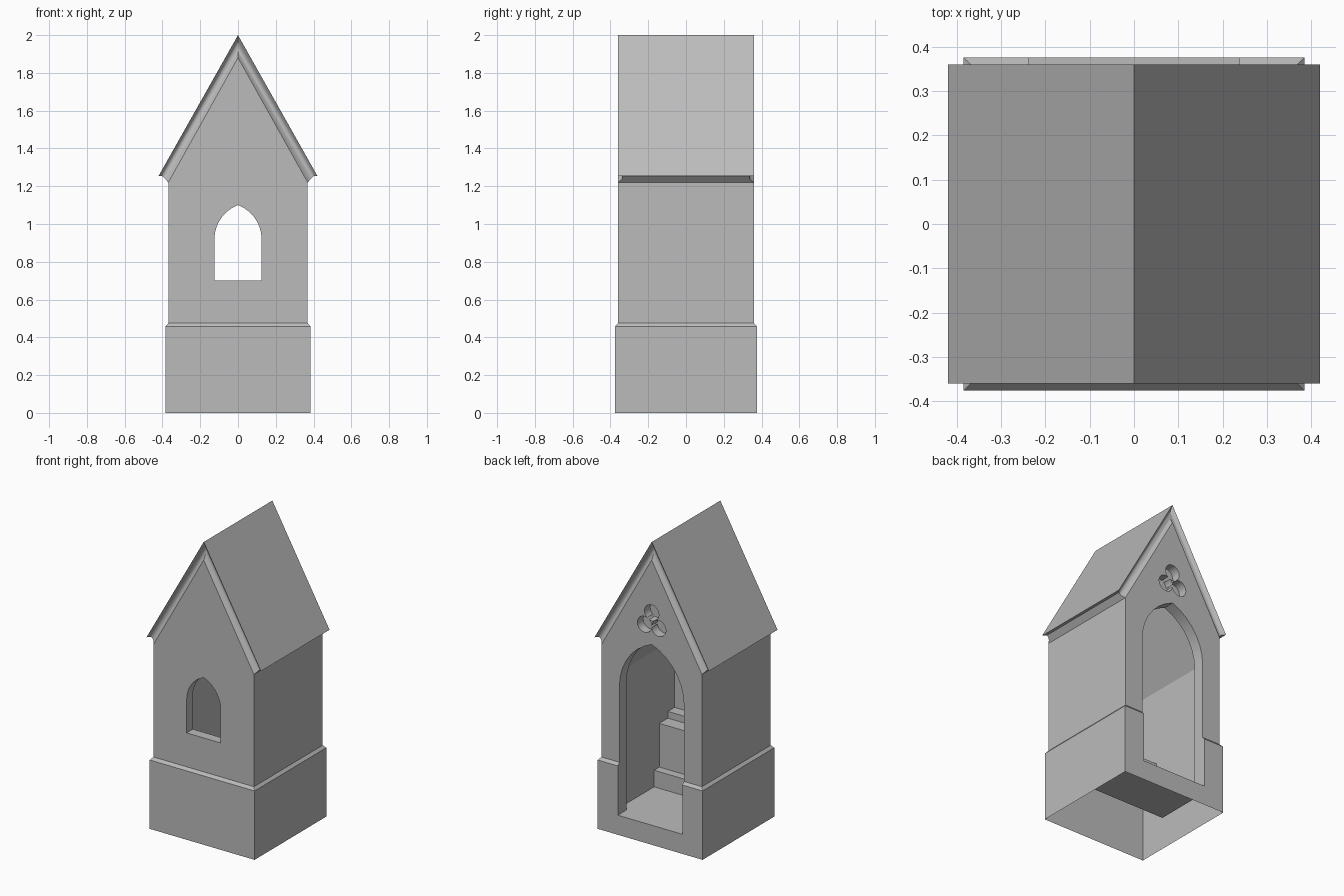
import bpy, bmesh, math
from mathutils import Vector

cube = bpy.data.objects.get("Cube")
if cube:
    bpy.data.objects.remove(cube, do_unlink=True)

stone = bpy.data.materials.new("grey_stone")
stone.use_nodes = True
GREY = (0.5, 0.5, 0.5, 1)
stone.diffuse_color = GREY
stone.node_tree.nodes["Principled BSDF"].inputs["Base Color"].default_value = GREY


def finish(bm, name):
    bmesh.ops.recalc_face_normals(bm, faces=bm.faces)
    mesh = bpy.data.meshes.new(name)
    bm.to_mesh(mesh)
    bm.free()
    mesh.materials.append(stone)
    ob = bpy.data.objects.new(name, mesh)
    bpy.context.collection.objects.link(ob)
    return ob


def prism(name, profile, start, end, axis="y"):
    """Extrude a closed profile along x or y."""
    bm = bmesh.new()
    place = (lambda p, t: (p[0], t, p[1])) if axis == "y" else (lambda p, t: (t, p[0], p[1]))
    a, b = [[bm.verts.new(place(p, t)) for p in profile] for t in (start, end)]
    bm.faces.new(a)
    bm.faces.new(b)
    n = len(a)
    for i in range(n):
        j = (i + 1) % n
        bm.faces.new((a[i], a[j], b[j], b[i]))
    return finish(bm, name)


def cut(target, cutter):
    """Subtract the cutter, then discard it."""
    bpy.context.view_layer.objects.active = target
    mod = target.modifiers.new("cut", "BOOLEAN")
    mod.operation = "DIFFERENCE"
    mod.solver = "EXACT"
    mod.object = cutter
    bpy.ops.object.modifier_apply(modifier=mod.name)
    bpy.data.objects.remove(cutter, do_unlink=True)


def pointed_arch(half, sill, spring, apex, steps=7):
    rise = apex - spring
    radius = (half * half + rise * rise) / (2 * half)
    sweep = math.asin(rise / radius)
    right = [(half - radius + radius * math.cos(sweep * i / steps),
              spring + radius * math.sin(sweep * i / steps)) for i in range(steps)]
    left = [(-x, z) for x, z in reversed(right)]
    return [(half, sill)] + right + [(0, apex)] + left + [(-half, sill)]


# Outer body: six-point rings lofted from plinth to gabled roof edge
def ring(x, y, z, ridge):
    return [(-x, -y, z), (0, -y, ridge), (x, -y, z),
            (x, y, z), (0, y, ridge), (-x, y, z)]


rings = [ring(0.385, 0.376, 0, 0),
         ring(0.385, 0.376, 0.457, 0.457),
         ring(0.369, 0.36, 0.475, 0.475)]
# Hollow moulding under the verges and eaves
SEG = 8
for i in range(SEG + 1):
    t = i / SEG
    rings.append(ring(0.369 + 0.051 * t,
                      0.36 - 0.025 * math.sin(math.pi * t),
                      1.22 + 0.035 * min(1, 1.6 * t),
                      1.88 + 0.12 * t))

bm = bmesh.new()
loops = [[bm.verts.new(p) for p in r] for r in rings]
for low, high in zip(loops, loops[1:]):
    for i in range(6):
        j = (i + 1) % 6
        bm.faces.new((low[i], low[j], high[j], high[i]))
bm.faces.new(loops[0])
top = loops[-1]
bm.faces.new((top[0], top[1], top[4], top[5]))
bm.faces.new((top[1], top[2], top[3], top[4]))
chapel = finish(bm, "chapel_shell")

# Room with pitched ceiling; altar steps remain against the front wall
FLOOR = 0.13
room = prism("room_cutter", [(-0.29, FLOOR), (0.29, FLOOR), (0.29, 1.03),
                             (0, 1.52), (-0.29, 1.03)], -0.295, 0.285)
altar = [(-0.08, 0), (-0.08, 0.24), (-0.135, 0.24), (-0.135, 0.53),
         (-0.225, 0.53), (-0.225, 0.575), (-0.5, 0.575), (-0.5, 0)]
cut(room, prism("altar_steps", altar, -0.5, 0.5, axis="x"))
cut(chapel, room)

# Rear doorway and front window
cut(chapel, prism("door_cutter", pointed_arch(0.237, FLOOR, 0.98, 1.32), 0.2, 0.5))
cut(chapel, prism("window_cutter", pointed_arch(0.125, 0.70, 0.92, 1.10), -0.5, -0.25))

# Blind trefoil above the doorway
for k in range(3):
    a = math.radians(90 + 120 * k)
    cx, cz = 0.06 * math.cos(a), 1.47 + 0.06 * math.sin(a)
    lobe = [(cx + 0.053 * math.cos(math.tau * i / 20),
             cz + 0.053 * math.sin(math.tau * i / 20)) for i in range(20)]
    cut(chapel, prism("trefoil_cutter", lobe, 0.3, 0.5))

# Open the underside and merge coplanar faces
bm = bmesh.new()
bm.from_mesh(chapel.data)
under = [f for f in bm.faces if all(v.co.z < 0.001 for v in f.verts)]
bmesh.ops.delete(bm, geom=under, context="FACES")
bmesh.ops.dissolve_limit(bm, angle_limit=math.radians(0.5),
                         verts=bm.verts, edges=bm.edges)
bm.to_mesh(chapel.data)
bm.free()

bpy.ops.object.select_all(action="DESELECT")
chapel.select_set(True)
bpy.context.view_layer.objects.active = chapel
bpy.ops.object.shade_smooth_by_angle(angle=math.radians(28))
